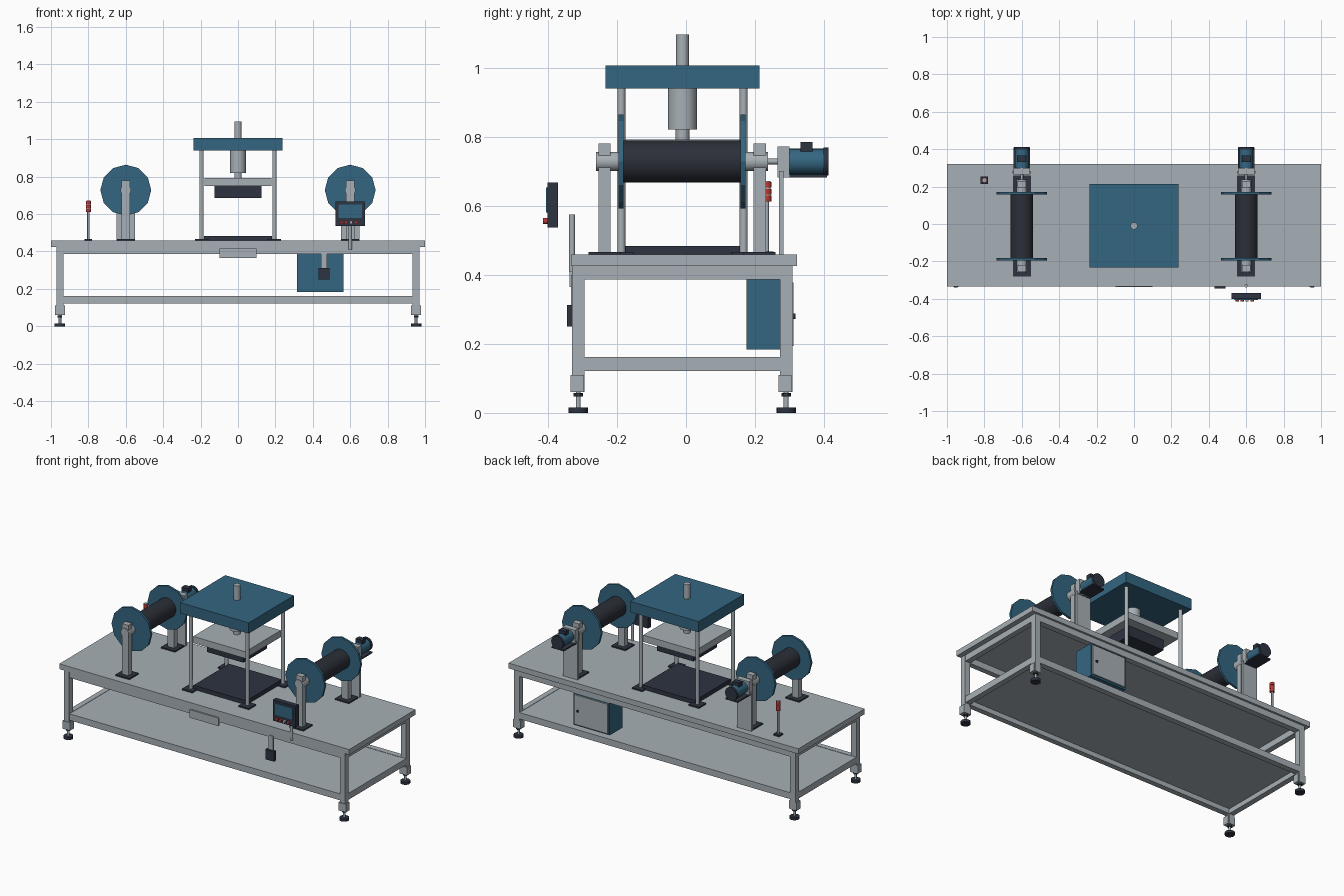
import bpy, math
from mathutils import Matrix

if "Cube" in bpy.data.objects:
    bpy.data.objects.remove(bpy.data.objects["Cube"])

def material(name, rgb):
    m = bpy.data.materials.new(name)
    m.diffuse_color = (*rgb, 1)
    m.use_nodes = True
    m.node_tree.nodes["Principled BSDF"].inputs["Base Color"].default_value = m.diffuse_color
    return m

GREY = material("light grey", (0.39, 0.435, 0.465))
TEAL = material("teal blue", (0.034, 0.133, 0.22))
DARK = material("dark slate", (0.026, 0.033, 0.053))
RED = material("signal red", (0.5, 0.04, 0.035))
BLACK = material("roll black", (0.025, 0.028, 0.04))

def finish(name, mat):
    o = bpy.context.object
    o.name = name
    o.data.materials.append(mat)
    return o

def box(name, mat, x, y, z):
    """Box from (min, max) ranges."""
    bpy.ops.mesh.primitive_cube_add(size=1)
    o = finish(name, mat)
    r = (x, y, z)
    o.data.transform(Matrix.Translation([(a + b) / 2 for a, b in r])
                     @ Matrix.Diagonal([b - a for a, b in r] + [1]))
    return o

def cyl(name, mat, axis, c, span, r, n=24, smooth=True):
    """Cylinder along axis 'z' (c = x, y) or 'y' (c = x, z)."""
    bpy.ops.mesh.primitive_cylinder_add(vertices=n, radius=r, depth=span[1] - span[0])
    o = finish(name, mat)
    mid = (span[0] + span[1]) / 2
    if axis == 'z':
        o.data.transform(Matrix.Translation((c[0], c[1], mid)))
    else:
        rot = Matrix.Rotation(math.pi / 2, 4, 'X')
        o.data.transform(Matrix.Translation((c[0], mid, c[1])) @ rot)
    if smooth:
        bpy.ops.object.shade_smooth_by_angle(angle=math.radians(35))
    return o

def around(c, h):
    return (c - h, c + h)

# Table top and lower shelf
box("table_top", GREY, (-1, 1), (-0.333, 0.321), (0.425, 0.458))
box("lower_shelf", GREY, (-0.95, 0.95), (-0.31, 0.29), (0.152, 0.16))

# Long and short rails
for tag, z in (("upper", (0.387, 0.425)), ("lower", (0.122, 0.162))):
    for side, y in (("front", (-0.328, -0.295)), ("back", (0.272, 0.308))):
        box(f"{tag}_{side}_rail", GREY, (-0.94, 0.94), y, z)
    for s in (-1, 1):
        box(f"{tag}_end_rail", GREY, around(s * 0.952, 0.017), (-0.3, 0.28), z)

# Legs with levelling feet
for s in (-1, 1):
    for y in (-0.312, 0.29):
        x = s * 0.952
        box("leg", GREY, around(x, 0.018), around(y, 0.018), (0.06, 0.425))
        box("foot_bracket", GREY, around(x, 0.026), (y - 0.022, y + 0.016), (0.06, 0.11))
        cyl("foot_stem", GREY, 'z', (x, y), (0.01, 0.06), 0.007, 12)
        cyl("foot_nut", DARK, 'z', (x, y), (0.048, 0.058), 0.014, 6, False)
        cyl("foot_pad", DARK, 'z', (x, y), (0, 0.016), 0.028, 16)

# Front plate
box("front_plate", GREY, (-0.1, 0.1), (-0.337, -0.325), (0.365, 0.415))

# Hanging switch box
box("switch_hanger", GREY, (0.445, 0.475), (-0.333, -0.325), (0.31, 0.40))
box("switch_box", DARK, (0.43, 0.49), (-0.345, -0.325), (0.25, 0.312))

# Electrical cabinet with door on the back
box("cabinet", TEAL, (0.315, 0.565), (0.175, 0.302), (0.183, 0.387))
box("cabinet_door", GREY, (0.325, 0.555), (0.302, 0.311), (0.193, 0.377))
cyl("door_knob", DARK, 'y', (0.53, 0.28), (0.311, 0.317), 0.008, 12)

# Press frame
PY = -0.01
box("press_head", TEAL, (-0.237, 0.237), (-0.233, 0.213), (0.939, 1.006))
for x in (-0.195, 0.195):
    for y in (-0.187, 0.167):
        cyl("press_column", GREY, 'z', (x, y), (0.46, 0.94), 0.0115, 16)
        box("column_base", DARK, around(x, 0.036), around(y, 0.036), (0.458, 0.466))
box("press_bed", DARK, (-0.182, 0.182), (-0.178, 0.172), (0.458, 0.484))

# Press ram
cyl("ram_top_rod", GREY, 'z', (0, PY), (1.0, 1.096), 0.019)
cyl("ram_cylinder", GREY, 'z', (0, PY), (0.82, 0.94), 0.042)
cyl("ram_lower_rod", GREY, 'z', (0, PY), (0.78, 0.82), 0.02)
box("platen", GREY, (-0.18, 0.18), (-0.185, 0.165), (0.75, 0.792))
box("press_tool", DARK, (-0.125, 0.125), (-0.125, 0.105), (0.686, 0.75))

# Two spool units with drive motors
Z = 0.728
for x in (-0.6, 0.6):
    c = (x, Z)
    cyl("roll", BLACK, 'y', c, (-0.181, 0.158), 0.061, 32)
    for y in (-0.188, 0.165):
        cyl("roll_flange", TEAL, 'y', c, around(y, 0.007), 0.136, 12, False)
    # Bearing stands
    for y, hub in ((-0.236, (-0.26, -0.195)), (0.213, (0.172, 0.238))):
        box("stand_base", DARK, around(x, 0.048), around(y, 0.046), (0.458, 0.466))
        box("stand_post", GREY, around(x, 0.022), around(y, 0.018), (0.466, 0.72))
        box("bearing_block", GREY, around(x, 0.022), around(y, 0.018), (0.70, 0.78))
        cyl("bearing_hub", GREY, 'y', c, hub, 0.028)
    # Motor and its bracket
    cyl("drive_shaft", GREY, 'y', c, (0.23, 0.27), 0.008, 12)
    box("motor_bracket", GREY, around(x, 0.05), (0.27, 0.283), (0.458, 0.70))
    box("gearbox", GREY, around(x, 0.043), (0.265, 0.299), (0.682, 0.772))
    cyl("motor_body", TEAL, 'y', c, (0.299, 0.4), 0.037)
    cyl("motor_cap", DARK, 'y', c, (0.398, 0.413), 0.041)
    box("motor_tray", DARK, around(x, 0.043), (0.284, 0.408), (0.682, 0.69))
    box("motor_terminal_box", DARK, around(x, 0.022), (0.332, 0.367), (0.755, 0.784))

# Control panel on its pole
cyl("panel_pole", GREY, 'z', (0.6, -0.33), (0.41, 0.575), 0.009, 12)
box("control_panel", DARK, (0.521, 0.679), (-0.401, -0.37), (0.537, 0.667))
box("panel_screen", TEAL, (0.538, 0.662), (-0.406, -0.4), (0.58, 0.652))
for x, mat in ((0.553, RED), (0.578, RED), (0.604, GREY), (0.632, RED)):
    cyl("panel_button", mat, 'y', (x, 0.556), (-0.414, -0.4), 0.009, 12)

# Signal light tower
T = (-0.8, 0.234)
box("tower_base", DARK, around(T[0], 0.02), around(T[1], 0.02), (0.458, 0.467))
cyl("tower_pole", GREY, 'z', T, (0.46, 0.615), 0.006, 12)
for i in range(3):
    z = 0.612 + i * 0.02
    cyl("tower_lamp", RED, 'z', T, (z, z + 0.017), 0.014, 16)
    cyl("tower_spacer", GREY, 'z', T, (z + 0.017, z + 0.02), 0.011, 16)
